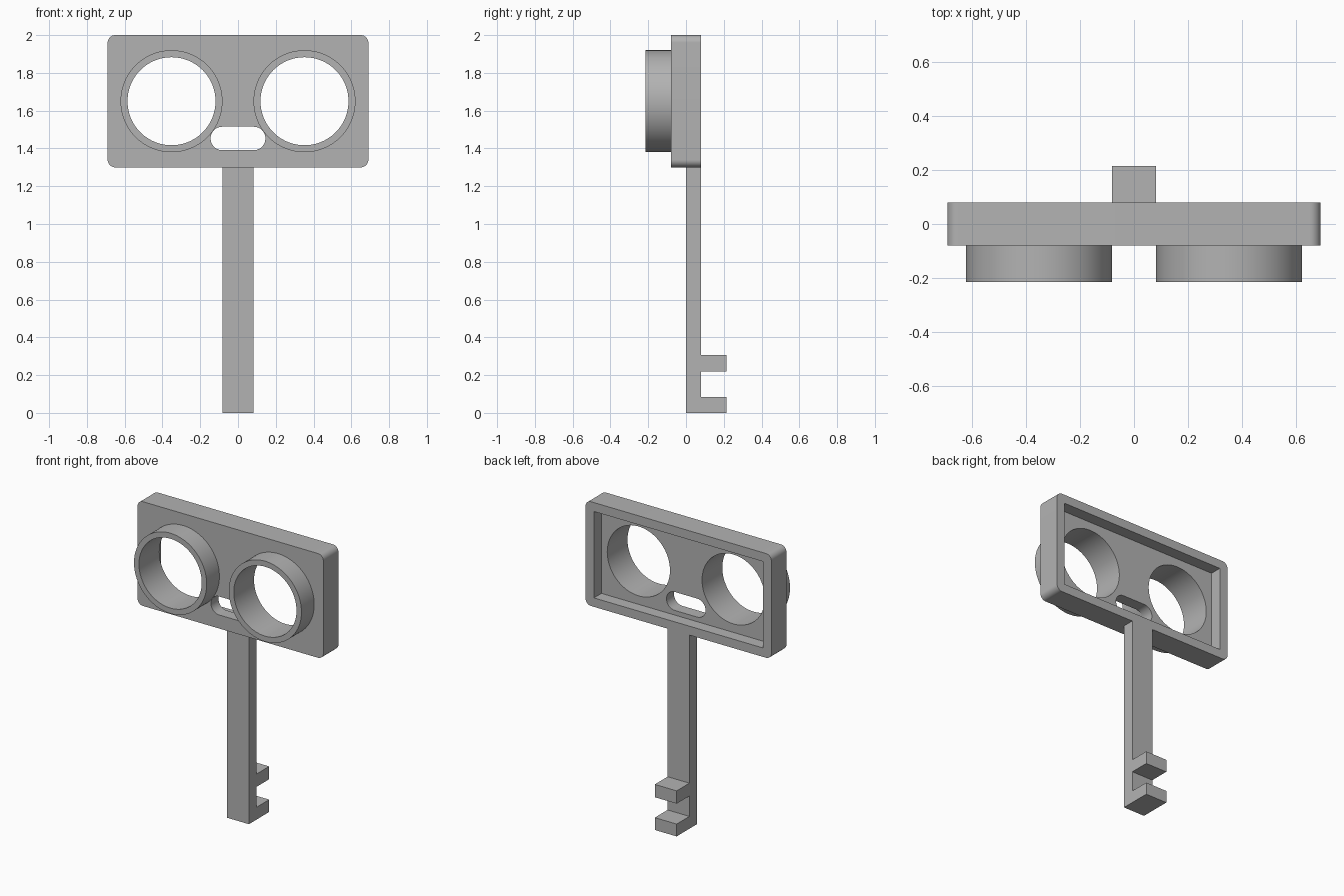
import bpy, bmesh
from math import sin, cos, pi
from mathutils import Vector

cube = bpy.data.objects.get("Cube")
if cube:
    bpy.data.objects.remove(cube, do_unlink=True)

grey = bpy.data.materials.new("plain_grey")
grey.use_nodes = True
colour = (0.45, 0.45, 0.45, 1)
grey.diffuse_color = colour
grey.node_tree.nodes["Principled BSDF"].inputs["Base Color"].default_value = colour


def circle(cx, cz, r, n=96):
    return [(cx + r * cos(2 * pi * i / n), cz + r * sin(2 * pi * i / n)) for i in range(n)]


def rounded_rect(cx, cz, hw, hh, r, n=12):
    """Outline made of four corner arcs."""
    pts = []
    for q, (sx, sz) in enumerate([(1, 1), (-1, 1), (-1, -1), (1, -1)]):
        for i in range(n + 1):
            a = pi / 2 * (q + i / n)
            p = (cx + sx * (hw - r) + r * cos(a), cz + sz * (hh - r) + r * sin(a))
            if not pts or (Vector(p) - Vector(pts[-1])).length > 1e-5:
                pts.append(p)
    return pts


def extrude_profile(name, loops, place, direction):
    """Fill closed loops (the first is the outline, others are holes) and extrude."""
    bm = bmesh.new()
    edges = []
    for loop in loops:
        vs = [bm.verts.new(place(u, v)) for u, v in loop]
        edges += [bm.edges.new((a, b)) for a, b in zip(vs, vs[1:] + vs[:1])]
    bmesh.ops.triangle_fill(bm, use_beauty=True, use_dissolve=False, edges=edges)
    ext = bmesh.ops.extrude_face_region(bm, geom=bm.faces[:])
    moved = [g for g in ext["geom"] if isinstance(g, bmesh.types.BMVert)]
    bmesh.ops.translate(bm, vec=direction, verts=moved)
    bmesh.ops.recalc_face_normals(bm, faces=bm.faces[:])
    mesh = bpy.data.meshes.new(name)
    bm.to_mesh(mesh)
    bm.free()
    mesh.materials.append(grey)
    obj = bpy.data.objects.new(name, mesh)
    bpy.context.collection.objects.link(obj)
    return obj


def along_y(name, loops, y0, y1):
    return extrude_profile(name, loops, lambda x, z: (x, y0, z), (0, y1 - y0, 0))


def select_only(obj):
    bpy.ops.object.select_all(action="DESELECT")
    obj.select_set(True)
    bpy.context.view_layer.objects.active = obj


EYE_X, EYE_Z, OUTER, INNER = 0.352, 1.65, 0.27, 0.233

# Head plate with two round openings and a slot
holes = [circle(s * EYE_X, EYE_Z, INNER) for s in (-1, 1)]
slot = rounded_rect(0, 1.453, 0.145, 0.062, 0.0615)
plate = along_y("head_plate", [rounded_rect(0, 1.65, 0.69, 0.35, 0.04)] + holes + [slot],
                -0.08, 0.08)

# Rectangular recess in the back
recess = along_y("recess_cutter", [[(-0.628, 1.36), (0.628, 1.36), (0.628, 1.94), (-0.628, 1.94)]],
                 0, 0.2)
recess.hide_render = True
cut = plate.modifiers.new("recess", "BOOLEAN")
cut.operation = "DIFFERENCE"
cut.solver = "EXACT"
cut.object = recess
select_only(plate)
bpy.ops.object.modifier_apply(modifier=cut.name)
bpy.data.objects.remove(recess, do_unlink=True)

# Raised rings on the front
rings = [along_y(side + "_ring", [circle(s * EYE_X, EYE_Z, OUTER), circle(s * EYE_X, EYE_Z, INNER)],
                 -0.215, -0.08) for side, s in (("right", -1), ("left", 1))]

# Stem with two teeth at the back, drawn as a side profile
profile = [(0, 0), (0.215, 0), (0.215, 0.083), (0.08, 0.083), (0.08, 0.22),
           (0.215, 0.22), (0.215, 0.306), (0.08, 0.306), (0.08, 1.3), (0, 1.3)]
stem = extrude_profile("toothed_stem", [profile], lambda y, z: (-0.081, y, z), (0.162, 0, 0))

for obj in [plate, stem] + rings:
    select_only(obj)
    bpy.ops.object.shade_smooth_by_angle(angle=pi / 6)
